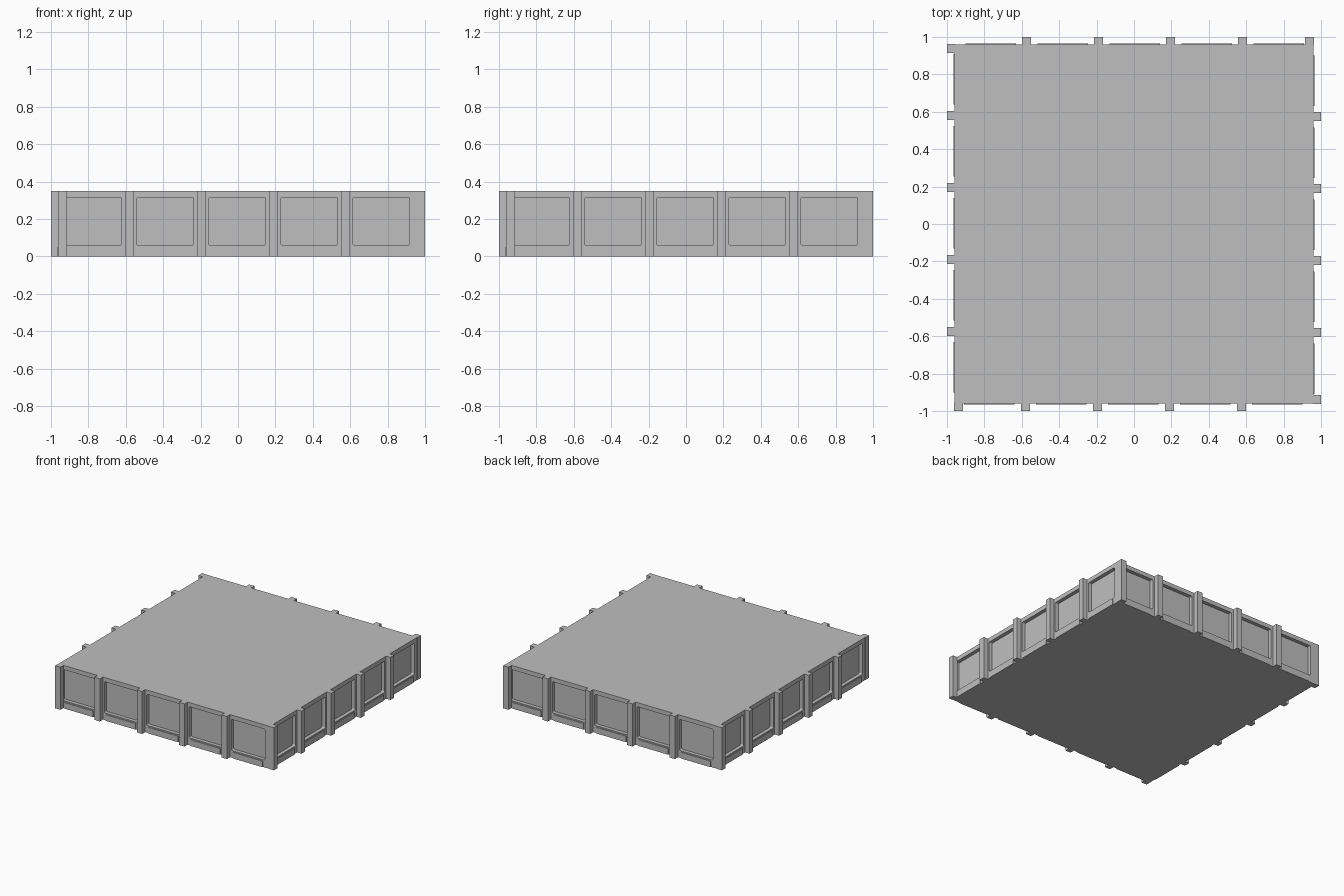
import bpy, bmesh, math
from mathutils import Matrix, Vector

old = bpy.data.objects.get("Cube")
if old:
    bpy.data.objects.remove(old, do_unlink=True)

HEIGHT = 0.35
WALL = 0.96       # half width of the main slab
PITCH = 0.385     # spacing of bays and ribs
RECESS = 0.03

grey = bpy.data.materials.new("light_grey")
grey.use_nodes = True
colour = (0.52, 0.52, 0.52, 1)
grey.diffuse_color = colour
grey.node_tree.nodes["Principled BSDF"].inputs["Base Color"].default_value = colour


def box(bm, x, y, z, turn=0):
    """Add a box from (min, max) pairs, turned about z by quarter turns."""
    size = Vector((x[1] - x[0], y[1] - y[0], z[1] - z[0]))
    centre = Vector((sum(x), sum(y), sum(z))) / 2
    spin = Matrix.Rotation(turn * math.pi / 2, 4, 'Z')
    matrix = spin @ Matrix.Translation(centre) @ Matrix.Diagonal(size).to_4x4()
    return bmesh.ops.create_cube(bm, size=1, matrix=matrix)["verts"]


def finish(name, bm):
    mesh = bpy.data.meshes.new(name)
    bm.to_mesh(mesh)
    bm.free()
    mesh.materials.append(grey)
    obj = bpy.data.objects.new(name, mesh)
    bpy.context.collection.objects.link(obj)
    return obj


bays = [-0.775 + PITCH * i for i in range(5)]
ribs = [-0.938] + [-0.58 + PITCH * i for i in range(4)]
sides = ("front", "left", "back", "right")

# Main slab
bm = bmesh.new()
box(bm, (-WALL, WALL), (-WALL, WALL), (0, HEIGHT))
slab = finish("slab", bm)

# Rounded cutters for the recessed panels
bm = bmesh.new()
for turn in range(4):
    across = Matrix.Rotation(turn * math.pi / 2, 3, 'Z') @ Vector((0, 1, 0))
    for x in bays:
        verts = box(bm, (x - 0.153, x + 0.153), (-1.02, -WALL + RECESS),
                    (0.06, 0.315), turn)
        edges = {e for v in verts for e in v.link_edges}
        deep = [e for e in edges
                if abs((e.verts[0].co - e.verts[1].co).normalized().dot(across)) > 0.9]
        bmesh.ops.bevel(bm, geom=deep, offset=0.01, segments=3,
                        profile=0.5, affect='EDGES')
cutter = finish("panel_cutter", bm)
cutter.hide_render = True

cut = slab.modifiers.new("panel_recesses", 'BOOLEAN')
cut.operation = 'DIFFERENCE'
cut.solver = 'EXACT'
cut.use_self = True    # neighbouring cutters cross at the corners
cut.object = cutter
bpy.context.view_layer.objects.active = slab
slab.select_set(True)
bpy.ops.object.modifier_apply(modifier=cut.name)
bpy.data.objects.remove(cutter, do_unlink=True)

# Upright ribs and low sill strips on every side
for turn, side in enumerate(sides):
    bm = bmesh.new()
    for x in ribs:
        box(bm, (x - 0.024, x + 0.024), (-1, -WALL + 0.005), (0, HEIGHT), turn)
    finish(side + "_ribs", bm)

    bm = bmesh.new()
    for x in bays:
        box(bm, (x - 0.135, x + 0.135), (-WALL - 0.006, -WALL + 0.005),
            (0, 0.05), turn)
    finish(side + "_sill_strips", bm)
